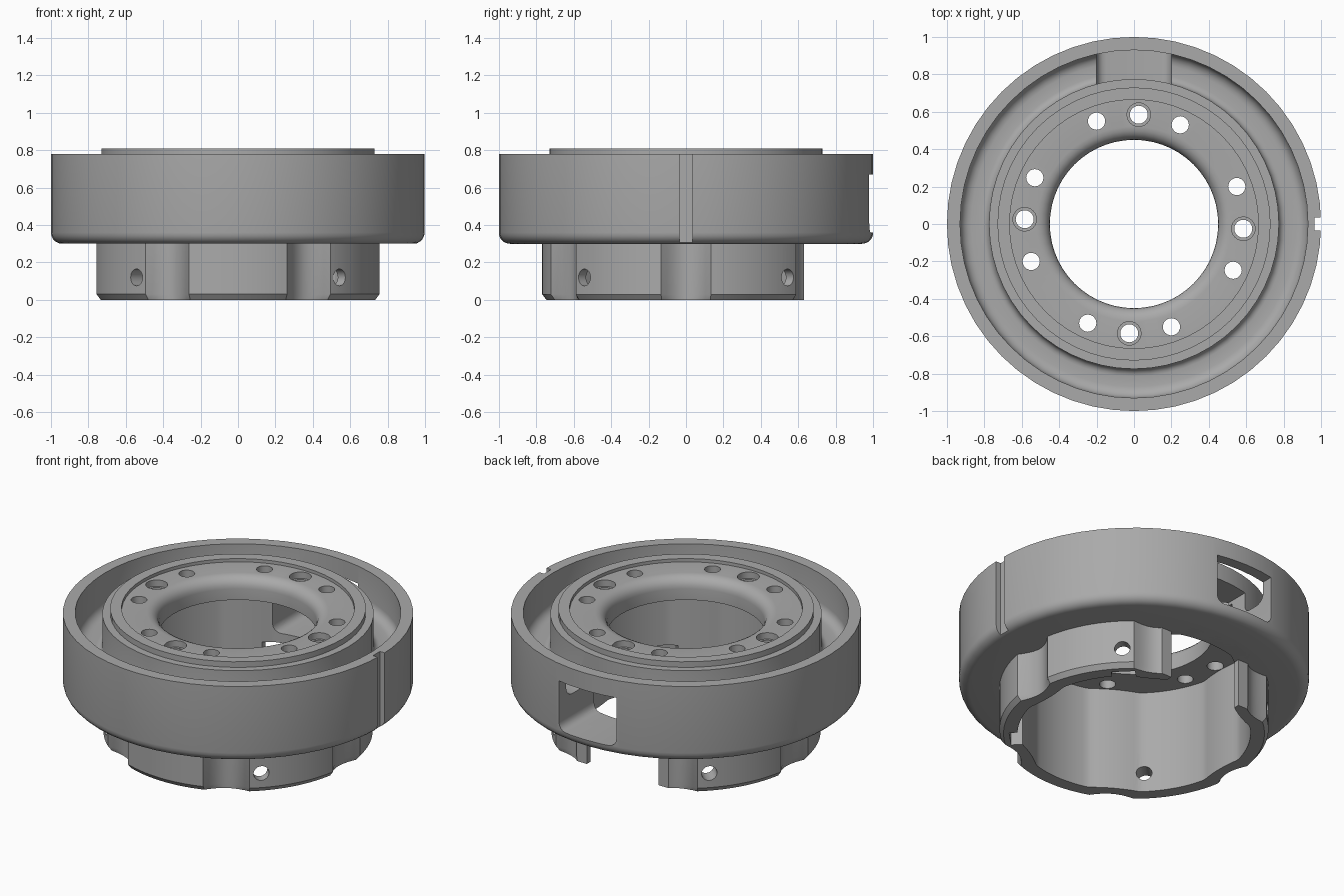
import bpy, bmesh, math
from mathutils import Matrix

if "Cube" in bpy.data.objects:
    bpy.data.objects.remove(bpy.data.objects["Cube"])

grey = bpy.data.materials.new("machined grey")
grey.use_nodes = True
COLOUR = (0.4, 0.4, 0.4, 1)
grey.diffuse_color = COLOUR
grey.node_tree.nodes["Principled BSDF"].inputs["Base Color"].default_value = COLOUR


def to_object(bm, name):
    bmesh.ops.recalc_face_normals(bm, faces=bm.faces[:])
    mesh = bpy.data.meshes.new(name)
    bm.to_mesh(mesh)
    bm.free()
    mesh.materials.append(grey)
    ob = bpy.data.objects.new(name, mesh)
    bpy.context.collection.objects.link(ob)
    return ob


def loft_rings(name, rings):
    """Join equal closed rings of points, last to first, into a solid."""
    bm = bmesh.new()
    loops = [[bm.verts.new(p) for p in ring] for ring in rings]
    n = len(loops[0])
    for a, b in zip(loops, loops[1:] + loops[:1]):
        for i in range(n):
            j = (i + 1) % n
            bm.faces.new((a[i], a[j], b[j], b[i]))
    return to_object(bm, name)


def fillet(cx, cz, radius, start, end, steps=5):
    angles = [math.radians(start + (end - start) * i / steps) for i in range(steps + 1)]
    return [(cx + radius * math.cos(a), cz + radius * math.sin(a)) for a in angles]


def box(x, y, z, turn=0, round_bottom=0):
    """Cutter box from (low, high) pairs, optionally rounded at its low edges."""
    bm = bmesh.new()
    bmesh.ops.create_cube(bm, size=1)
    for v in bm.verts:
        v.co = [pair[0] if c < 0 else pair[1] for c, pair in zip(v.co, (x, y, z))]
    if round_bottom:
        edges = [e for e in bm.edges
                 if all(abs(v.co.z - z[0]) < 1e-5 for v in e.verts)
                 and abs(e.verts[0].co.x - e.verts[1].co.x) < 1e-5]
        bmesh.ops.bevel(bm, geom=edges, offset=round_bottom, segments=4,
                        profile=0.5, affect='EDGES')
    bm.transform(Matrix.Rotation(math.radians(turn), 4, 'Z'))
    return to_object(bm, "cutter")


def drill(radius, length, matrix):
    bm = bmesh.new()
    bmesh.ops.create_cone(bm, cap_ends=True, segments=24, radius1=radius,
                          radius2=radius, depth=length, matrix=matrix)
    return to_object(bm, "cutter")


def cut(ob, cutters):
    bpy.context.view_layer.objects.active = ob
    for c in cutters:
        c.hide_render = True
        mod = ob.modifiers.new("cut", 'BOOLEAN')
        mod.operation, mod.solver, mod.object = 'DIFFERENCE', 'EXACT', c
        bpy.ops.object.modifier_apply(modifier=mod.name)


def finish(ob):
    bpy.ops.object.select_all(action='DESELECT')
    ob.select_set(True)
    bpy.context.view_layer.objects.active = ob
    bpy.ops.object.shade_smooth_by_angle(angle=math.radians(30))


# Outer cup, annular trough and flanged plate as one turned profile
profile = [(0.69, 0.3)]
profile += fillet(0.94, 0.36, 0.06, -90, 0)
profile += [(1, 0.78), (0.93, 0.78)]
profile += fillet(0.87, 0.60, 0.06, 0, -90)
profile += fillet(0.815, 0.58, 0.04, 270, 180)
profile += [(0.775, 0.775), (0.73, 0.775), (0.73, 0.81), (0.665, 0.81), (0.665, 0.79)]
profile += fillet(0.52, 0.72, 0.07, 90, 180)
profile += [(0.45, 0.65), (0.69, 0.65)]
SIDES = 56
turns = [2 * math.pi * i / SIDES for i in range(SIDES)]
housing = loft_rings("housing", [
    [(r * math.cos(a), r * math.sin(a), z) for a in turns] for r, z in profile])

# Skirt with six scallops outside and matching ribs inside
STEPS = 180


def scallop(deg, width):
    d = (deg + 30) % 60 - 30
    return max(0, 1 - (d / width) ** 2)


def skirt_ring(radius, width, dip, z):
    ring = []
    for i in range(STEPS):
        deg = 360 * i / STEPS
        r = radius - dip * scallop(deg, width)
        a = math.radians(deg)
        ring.append((r * math.cos(a), r * math.sin(a), z))
    return ring


skirt = loft_rings("scalloped_skirt", [
    skirt_ring(0.665, 13, 0.03, 0), skirt_ring(0.745, 10, 0.045, 0),
    skirt_ring(0.768, 10, 0.068, 0.03), skirt_ring(0.768, 10, 0.068, 0.66),
    skirt_ring(0.665, 13, 0.03, 0.66)])


# Rear window through the cup wall and skirt
def window():
    return box((-0.2, 0.2), (0.56, 1.2), (0.36, 0.67), round_bottom=0.05)


# Side key slots and vertical holes through the plate
housing_cutters = [window()]
for turn in (0, 180):
    housing_cutters.append(box((0.965, 1.1), (-0.035, 0.035), (0.2, 0.9), turn))


def plate_hole(deg, radius, z, length):
    a = math.radians(deg)
    return drill(radius, length, Matrix.Translation(
        (0.585 * math.cos(a), 0.585 * math.sin(a), z)))


for quarter in range(4):
    base = 90 * quarter
    for offset in (20, 65):
        housing_cutters.append(plate_hole(base + offset, 0.046, 0.72, 0.4))
    housing_cutters.append(plate_hole(base - 2.5, 0.048, 0.72, 0.4))
    housing_cutters.append(plate_hole(base - 2.5, 0.063, 0.84, 0.18))
cut(housing, housing_cutters)

# Rear gap in the skirt, radial screw holes and the pockets behind them
skirt_cutters = [window(),
                 box((-0.25, 0.25), (0.3, 1), (-0.1, 0.3)),
                 box((-0.42, 0.42), (0.63, 1), (-0.1, 0.3))]
for turn in (45, 135, 225, 315):
    skirt_cutters.append(box((0.6, 0.71), (-0.068, 0.068), (-0.1, 0.27), turn))
    spin = Matrix.Rotation(math.radians(turn), 4, 'Z')
    skirt_cutters.append(drill(0.045, 0.4, spin @ Matrix.Translation((0.7, 0, 0.12))
                               @ Matrix.Rotation(math.pi / 2, 4, 'Y')))
cut(skirt, skirt_cutters)

for c in housing_cutters + skirt_cutters:
    bpy.data.objects.remove(c)
for part in (housing, skirt):
    finish(part)
